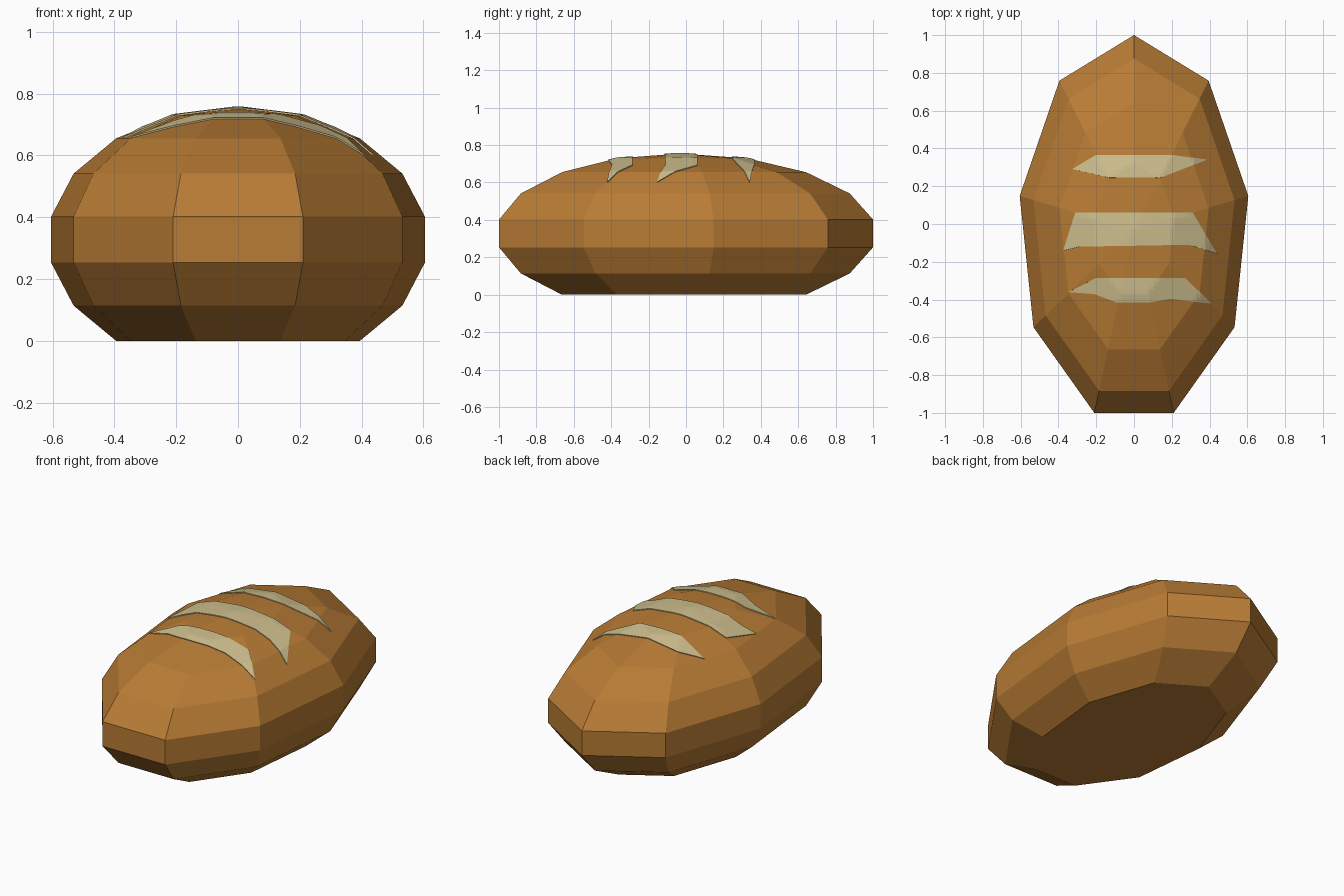
import bpy, bmesh
from math import sin, cos, pi
from mathutils import Vector
from mathutils.bvhtree import BVHTree

if "Cube" in bpy.data.objects:
    bpy.data.objects.remove(bpy.data.objects["Cube"])


def material(name, color):
    m = bpy.data.materials.new(name)
    m.diffuse_color = (*color, 1)
    m.use_nodes = True
    m.node_tree.nodes["Principled BSDF"].inputs["Base Color"].default_value = m.diffuse_color
    return m


def add_object(name, bm, mat):
    mesh = bpy.data.meshes.new(name)
    bm.to_mesh(mesh)
    mesh.materials.append(mat)
    obj = bpy.data.objects.new(name, mesh)
    bpy.context.collection.objects.link(obj)
    return obj


crust = material("crust", (0.48, 0.20, 0.035))
dough = material("dough", (0.62, 0.52, 0.27))

# Loaf: nine-sided, nine-ring ellipsoid with its underside cut flat
SIDES, STEP = 9, pi / 9
SX, SY, SZ = 0.624, 1.047, 0.4275
CY, CZ = -0.031, 0.3275
bm = bmesh.new()
rings = []
for i in range(1, 8):
    r, z = sin(i * STEP), CZ + SZ * cos(i * STEP)
    rings.append([bm.verts.new((-SX * r * sin(2 * pi * j / SIDES),
                                CY + SY * r * cos(2 * pi * j / SIDES), z))
                  for j in range(SIDES)])
apex = bm.verts.new((0, CY, CZ + SZ))
for j in range(SIDES):
    k = (j + 1) % SIDES
    bm.faces.new((apex, rings[0][j], rings[0][k]))
    for upper, lower in zip(rings, rings[1:]):
        bm.faces.new((upper[j], lower[j], lower[k], upper[k]))
bm.faces.new(rings[-1])
bmesh.ops.recalc_face_normals(bm, faces=bm.faces)
add_object("loaf", bm, crust)
surface = BVHTree.FromBMesh(bm)


def edge_y(points, x):
    """Height of a polyline, given as (x, y) points, at x."""
    for (x0, y0), (x1, y1) in zip(points, points[1:]):
        if x <= x1:
            return y0 + (y1 - y0) * (x - x0) / (x1 - x0)
    return points[-1][1]


def slash(name, front, back, cols=40, rows=6):
    """Strip between two outline edges, draped over the loaf."""
    start, end = front[0][0], front[-1][0]
    corners = [p[0] for p in front + back]
    xs = sorted({round(x, 4) for x in corners +
                 [start + (end - start) * i / cols for i in range(cols + 1)]})
    bm = bmesh.new()
    grid = []
    for x in xs:
        y0, y1 = edge_y(front, x), edge_y(back, x)
        column = []
        for r in range(rows + 1):
            y = y0 + (y1 - y0) * r / rows
            hit = surface.ray_cast(Vector((x, y, 2)), Vector((0, 0, -1)))
            column.append(bm.verts.new(hit[0] + hit[1] * 0.005))
        grid.append(column)
    for a, b in zip(grid, grid[1:]):
        for r in range(rows):
            bm.faces.new((a[r], b[r], b[r + 1], a[r + 1]))
    bmesh.ops.remove_doubles(bm, verts=bm.verts, dist=0.0001)
    obj = add_object(name, bm, dough)
    # Thickness sinks into the crust
    solid = obj.modifiers.new("thickness", 'SOLIDIFY')
    solid.thickness, solid.offset = 0.015, -1


# Three scored slashes across the top
slash("back_slash",
      [(-0.325, 0.29), (-0.13, 0.245), (0.14, 0.245), (0.385, 0.34)],
      [(-0.325, 0.29), (-0.2, 0.365), (0.2, 0.365), (0.385, 0.34)])
slash("middle_slash",
      [(-0.37, -0.14), (-0.29, -0.12), (0.29, -0.11), (0.435, -0.155)],
      [(-0.37, -0.13), (-0.31, 0.06), (0.31, 0.06), (0.435, -0.155)])
slash("front_slash",
      [(-0.345, -0.36), (-0.21, -0.37), (-0.09, -0.415), (0.08, -0.415),
       (0.19, -0.395), (0.405, -0.42)],
      [(-0.345, -0.36), (-0.2, -0.285), (0.27, -0.285), (0.405, -0.42)])
